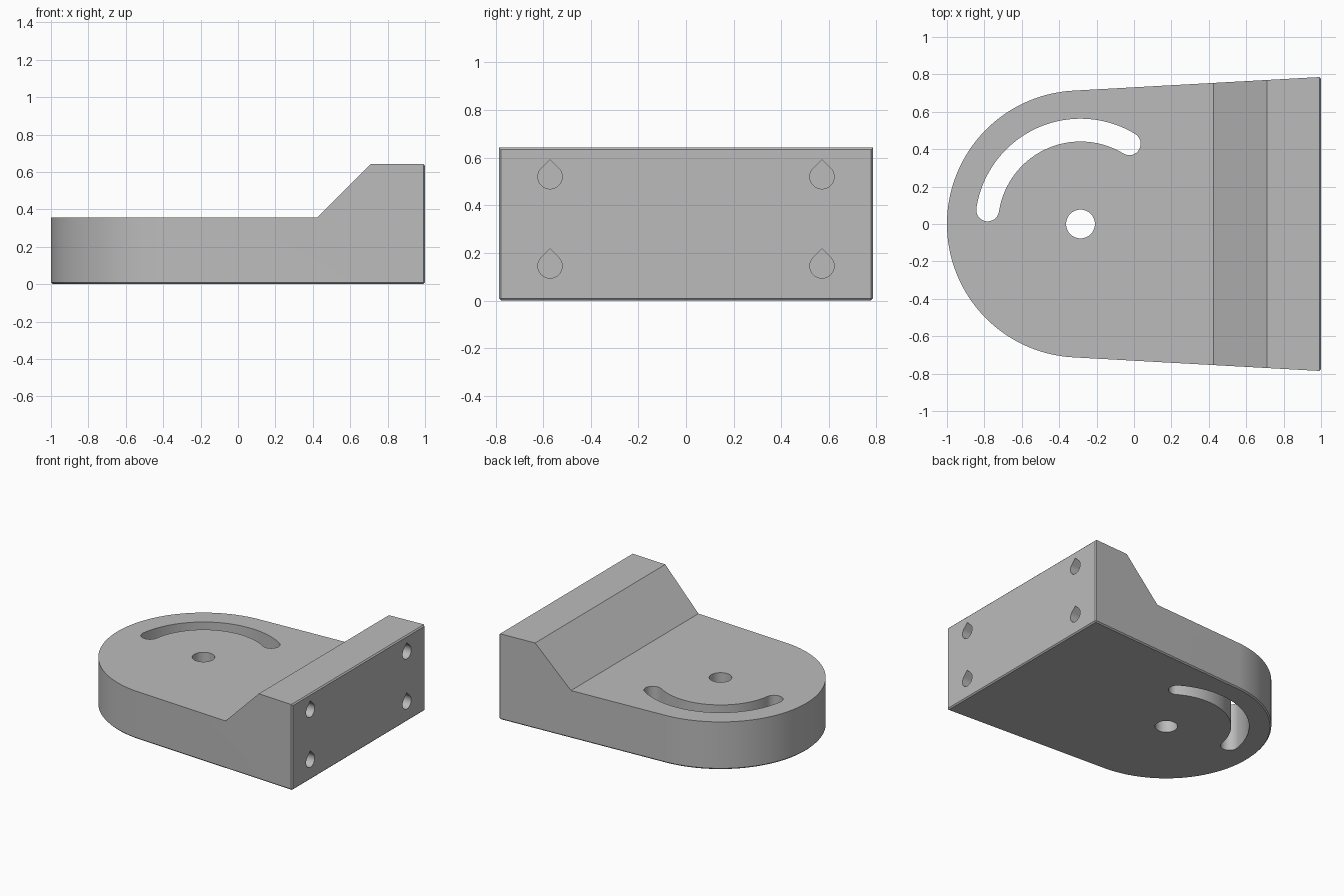
import bpy, bmesh
from math import sin, cos, pi, radians
from mathutils import Vector

cube = bpy.data.objects.get("Cube")
if cube:
    bpy.data.objects.remove(cube, do_unlink=True)

PIVOT = -0.286      # centre of the round end
RADIUS = 0.714
HEIGHT = 0.643
DECK = 0.357        # height of the flat deck


def arc(cx, cy, r, start, end, steps):
    angles = [radians(start + (end - start) * i / steps) for i in range(steps + 1)]
    return [(cx + r * cos(a), cy + r * sin(a)) for a in angles]


def prism(name, points, place, sweep):
    """Extrude a closed 2D profile, placed in space by a function."""
    bm = bmesh.new()
    face = bm.faces.new([bm.verts.new(place(a, b)) for a, b in points])
    out = bmesh.ops.extrude_face_region(bm, geom=[face])
    moved = [v for v in out["geom"] if isinstance(v, bmesh.types.BMVert)]
    bmesh.ops.translate(bm, verts=moved, vec=Vector(sweep))
    bmesh.ops.recalc_face_normals(bm, faces=bm.faces)
    mesh = bpy.data.meshes.new(name)
    bm.to_mesh(mesh)
    bm.free()
    obj = bpy.data.objects.new(name, mesh)
    bpy.context.collection.objects.link(obj)
    return obj


def cut(body, cutter):
    mod = body.modifiers.new("cut", "BOOLEAN")
    mod.operation = "DIFFERENCE"
    mod.solver = "EXACT"
    mod.object = cutter
    bpy.ops.object.modifier_apply(modifier=mod.name)
    bpy.data.objects.remove(cutter, do_unlink=True)


# Body: round end with sides tangent to it, flaring to the mounting face
outline = arc(PIVOT, 0, RADIUS, 93.14, 266.86, 80) + [(1, -0.786), (1, 0.786)]
body = prism("bracket_body", outline, lambda x, y: (x, y, 0), (0, 0, HEIGHT))
bpy.context.view_layer.objects.active = body
body.select_set(True)

# Fine chamfer around the underside and the mounting face
bm = bmesh.new()
bm.from_mesh(body.data)
rim = [e for e in bm.edges
       if all(v.co.z < 0.001 for v in e.verts) or all(v.co.x > 0.999 for v in e.verts)]
bmesh.ops.bevel(bm, geom=rim, offset=0.009, segments=1, affect="EDGES")
bm.to_mesh(body.data)
bm.free()

# Deck and slope in front of the raised mounting block
step = [(-1.2, DECK), (0.425, DECK), (0.711, HEIGHT), (0.811, 0.743), (-1.2, 0.743)]
cut(body, prism("deck_cutter", step, lambda x, z: (x, -1, z), (0, 2, 0)))

# Pivot hole
hole = arc(PIVOT, 0, 0.077, 0, 360, 48)[:-1]
cut(body, prism("pivot_cutter", hole, lambda x, y: (x, y, -0.1), (0, 0, 1)))

# Curved slot with rounded ends
first, last, mid, half = 58.7, 171.4, 0.502, 0.061
slot = arc(PIVOT, 0, mid + half, first, last, 48)
for angle, side in ((last, 1), (first, -1)):
    a = radians(angle)
    turn = angle if side > 0 else angle + 180
    slot += arc(PIVOT + mid * cos(a), mid * sin(a), half, turn, turn + 180, 16)[1:-1]
    if side > 0:
        slot += arc(PIVOT, 0, mid - half, last, first, 48)
cut(body, prism("slot_cutter", slot, lambda x, y: (x, y, -0.1), (0, 0, 1)))

# Four blind teardrop screw holes in the mounting face
r = 0.051
drop = arc(0, 0, r, 135, 405, 36) + [(0, r * 2 ** 0.5)]
for y in (-0.571, 0.571):
    for z in (0.145, 0.52):
        cut(body, prism("screw_cutter", drop,
                        lambda a, b: (0.786, y + a, z + b), (0.4, 0, 0)))

# Plain grey finish
grey = bpy.data.materials.new("plain_grey")
grey.use_nodes = True
colour = (0.5, 0.5, 0.5, 1)
grey.diffuse_color = colour
grey.node_tree.nodes["Principled BSDF"].inputs["Base Color"].default_value = colour
body.data.materials.clear()
body.data.materials.append(grey)
bpy.ops.object.shade_smooth_by_angle(angle=radians(25))
